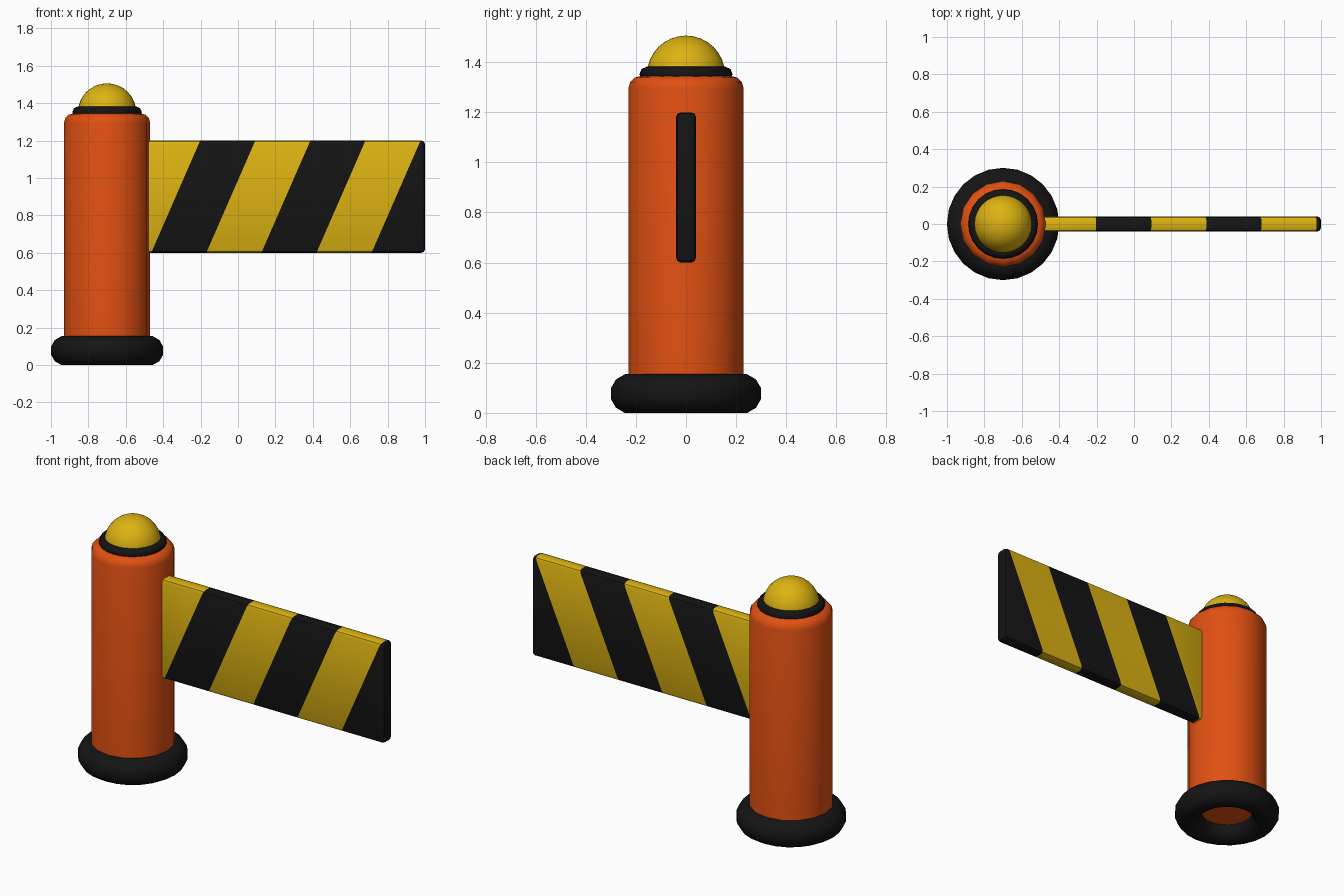
import bpy, bmesh
from math import sin, cos, pi, radians
from mathutils import Vector

if "Cube" in bpy.data.objects:
    bpy.data.objects.remove(bpy.data.objects["Cube"])

POST_X = -0.7


def material(name, rgb):
    m = bpy.data.materials.new(name)
    m.diffuse_color = (*rgb, 1)
    m.use_nodes = True
    m.node_tree.nodes["Principled BSDF"].inputs["Base Color"].default_value = m.diffuse_color
    return m


ORANGE = material("orange", (0.75, 0.08, 0.006))
YELLOW = material("yellow", (0.72, 0.45, 0.006))
BLACK = material("black", (0.007, 0.007, 0.007))


def finish(name, bm, mats, angle):
    bmesh.ops.recalc_face_normals(bm, faces=bm.faces)
    me = bpy.data.meshes.new(name)
    bm.to_mesh(me)
    bm.free()
    for m in mats:
        me.materials.append(m)
    ob = bpy.data.objects.new(name, me)
    bpy.context.collection.objects.link(ob)
    bpy.ops.object.select_all(action='DESELECT')
    ob.select_set(True)
    bpy.context.view_layer.objects.active = ob
    bpy.ops.object.shade_smooth_by_angle(angle=radians(angle))
    return ob


def arc(r0, z0, rad, a0, a1, n):
    """Arc points (r, z), angles in degrees."""
    return [(r0 + rad * cos(radians(a0 + (a1 - a0) * i / n)),
             z0 + rad * sin(radians(a0 + (a1 - a0) * i / n))) for i in range(n + 1)]


def lathe(name, profile, mat, steps, angle=40):
    """Spin an (r, z) profile about the post axis."""
    bm = bmesh.new()
    vs = [bm.verts.new((r, 0, z)) for r, z in profile]
    es = [bm.edges.new(p) for p in zip(vs, vs[1:])]
    bmesh.ops.spin(bm, geom=vs + es, cent=(0, 0, 0), axis=(0, 0, 1),
                   angle=2 * pi, steps=steps)
    bmesh.ops.remove_doubles(bm, verts=bm.verts, dist=1e-4)
    ob = finish(name, bm, [mat], angle)
    ob.location.x = POST_X
    return ob


# Post with rounded top edge
lathe("post", [(0, 0.08), (0.23, 0.08)] + arc(0.18, 1.295, 0.05, 0, 90, 3) + [(0, 1.345)],
      ORANGE, 16)

# Ring foot, collar under the lamp, and lamp dome
lathe("base_ring", arc(0.223, 0.077, 0.08, 15, 375, 12), BLACK, 24)
lathe("lamp_collar", arc(0.156, 1.352, 0.03, 0, 360, 8), BLACK, 24, 60)
lathe("lamp_dome", arc(0, 1.35, 0.156, 0, 90, 8), YELLOW, 32)

# Barrier board: bevelled slab cut along slanted stripe lines
bm = bmesh.new()
bmesh.ops.create_cube(bm, size=1)
bmesh.ops.scale(bm, verts=bm.verts, vec=(1.5, 0.08, 0.6))
bmesh.ops.translate(bm, verts=bm.verts, vec=(0.25, 0, 0.9))
bmesh.ops.bevel(bm, geom=bm.edges[:], offset=0.02, segments=2, profile=0.5,
                affect='EDGES')
first, pitch, lean = -0.333, 0.2945, 0.262 / 0.6
for i in range(5):
    bmesh.ops.bisect_plane(bm, geom=bm.verts[:] + bm.edges[:] + bm.faces[:],
                           plane_co=(first + i * pitch, 0, 0.9),
                           plane_no=Vector((1, 0, -lean)).normalized())
for f in bm.faces:
    c = f.calc_center_median()
    band = (c.x - lean * (c.z - 0.9) - first) // pitch
    f.material_index = int(band + 1) % 2
finish("barrier_board", bm, [YELLOW, BLACK], 30)
